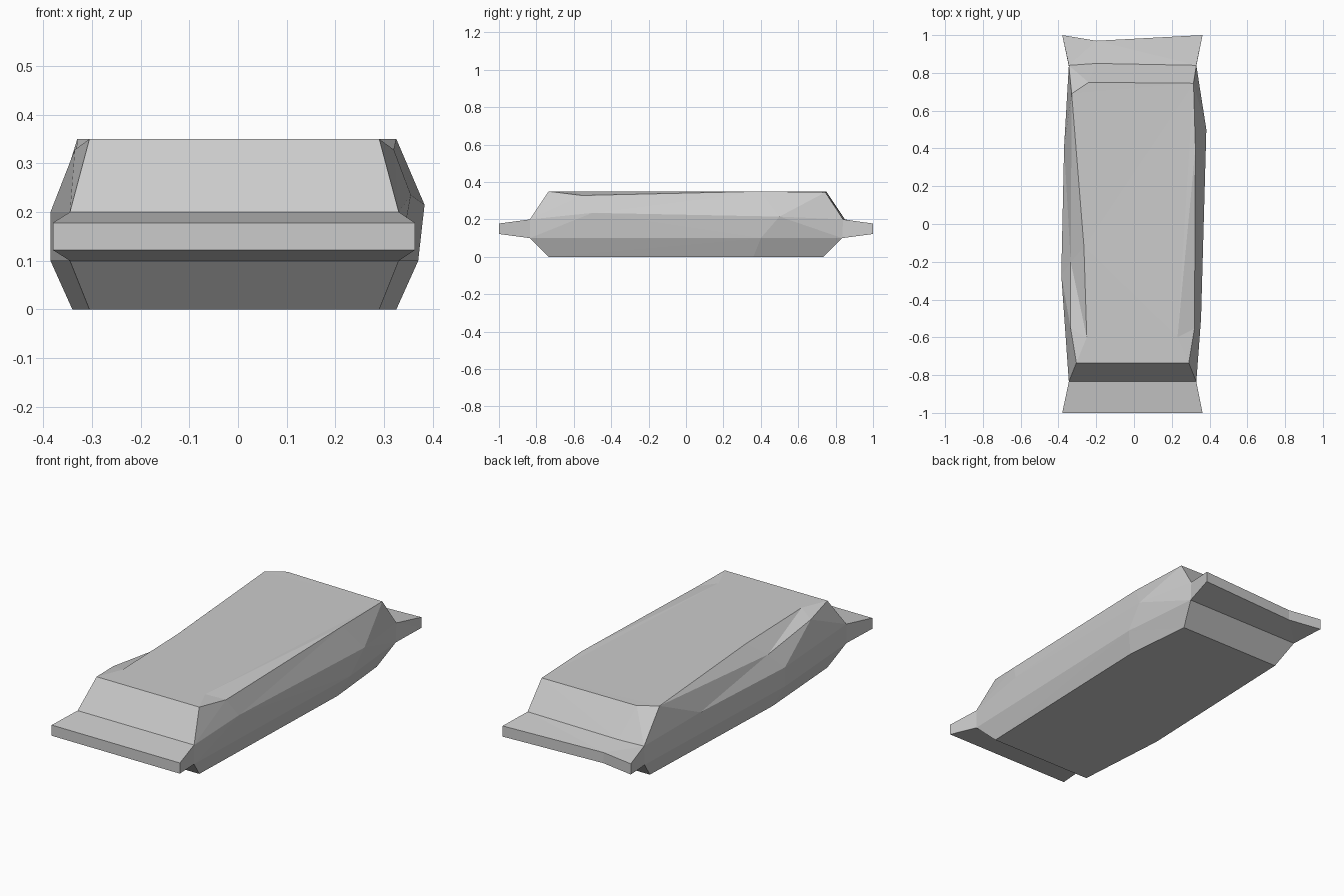
import bpy
import bmesh

cube = bpy.data.objects.get("Cube")
if cube:
    bpy.data.objects.remove(cube, do_unlink=True)

FLOOR, LOW, HIGH, TOP = 0.0, 0.10, 0.20, 0.35
TIP_LOW, TIP_HIGH = 0.122, 0.178

bm = bmesh.new()
corners = {}


def vert(p):
    if p not in corners:
        corners[p] = bm.verts.new(p)
    return corners[p]


def face(*points):
    points = list(dict.fromkeys(points))
    if len(points) > 2:
        bm.faces.new([vert(p) for p in points])


def stitch(a, b, axis):
    """Fill the strip between two polylines, walking along one axis."""
    i = j = 0
    while i < len(a) - 1 or j < len(b) - 1:
        step_a = i < len(a) - 1
        step_b = j < len(b) - 1
        if step_a and step_b and abs(a[i + 1][axis] - b[j + 1][axis]) < 0.12:
            face(a[i], a[i + 1], b[j + 1], b[j])
            i, j = i + 1, j + 1
        elif step_a and (not step_b or a[i + 1][axis] < b[j + 1][axis]):
            face(a[i], a[i + 1], b[j])
            i += 1
        else:
            face(a[i], b[j + 1], b[j])
            j += 1


def skin(lines, axis):
    for a, b in zip(lines, lines[1:]):
        stitch(a, b, axis)


def level(z, *points):
    return [(x, y, z) for x, y in points]


# Lengthwise edges of the pouch, front to back
bottom_l = level(FLOOR, (-.305, -.735), (-.34, -.23), (-.305, .735))
bottom_r = level(FLOOR, (.29, -.735), (.325, .36), (.29, .735))
lower_l = level(LOW, (-.345, -.835), (-.385, -.27), (-.345, .835))
lower_r = level(LOW, (.33, -.835), (.37, .4), (.33, .835))
upper_l = [(-.345, -.835, HIGH), (-.385, -.27, HIGH), (-.37, .41, .22), (-.345, .84, HIGH)]
upper_r = [(.33, -.835, HIGH), (.355, -.5, .235), (.383, .5, .215), (.33, .84, HIGH)]
rim_l = [(-.305, -.735, TOP), (-.335, -.555, .328), (-.335, -.2, .28), (-.33, .69, TOP)]
rim_r = [(.29, -.735, TOP), (.32, -.555, .328), (.325, .4, TOP), (.315, .745, .345)]
crease_l = level(TOP, (-.305, -.735), (-.25, -.6), (-.265, -.12), (-.33, .69), (-.24, .75))
crease_r = [rim_r[0], (.23, -.6, TOP), rim_r[-1]]

skin([bottom_r, bottom_l, lower_l, upper_l, rim_l, crease_l,
      crease_r, rim_r, upper_r, lower_r, bottom_r], 1)

# Sealed end flaps, each a stack of crosswise edges
front_low = level(TIP_LOW, (-.38, -1), (.363, -1))
front_high = level(TIP_HIGH, (-.38, -1), (.363, -1))
back_low = level(TIP_LOW, (-.38, 1), (-.2, .97), (.363, 1))
back_high = level(TIP_HIGH, (-.38, 1), (-.2, .97), (.363, 1))

for end, low, high, ridge, top in (
        (0, front_low, front_high, [], [rim_l[0], rim_r[0]]),
        (-1, back_low, back_high, [(-.2, .85, HIGH)], [rim_l[-1], crease_l[-1], rim_r[-1]])):
    skin([[bottom_l[end], bottom_r[end]], [lower_l[end], lower_r[end]],
          low, high, [upper_l[end], *ridge, upper_r[end]], top], 0)
    for under, over, side in ((lower_l, upper_l, 0), (lower_r, upper_r, -1)):
        face(under[end], over[end], high[side], low[side])

bmesh.ops.triangulate(bm, faces=bm.faces[:])
bmesh.ops.recalc_face_normals(bm, faces=bm.faces[:])

mesh = bpy.data.meshes.new("wrapped_bar")
bm.to_mesh(mesh)
bm.free()

# Plain grey wrapper
grey = bpy.data.materials.new("light_grey")
grey.use_nodes = True
colour = (0.6, 0.6, 0.6, 1)
grey.diffuse_color = colour
grey.node_tree.nodes["Principled BSDF"].inputs["Base Color"].default_value = colour
mesh.materials.append(grey)

wrapper = bpy.data.objects.new("wrapped_bar", mesh)
bpy.context.collection.objects.link(wrapper)
